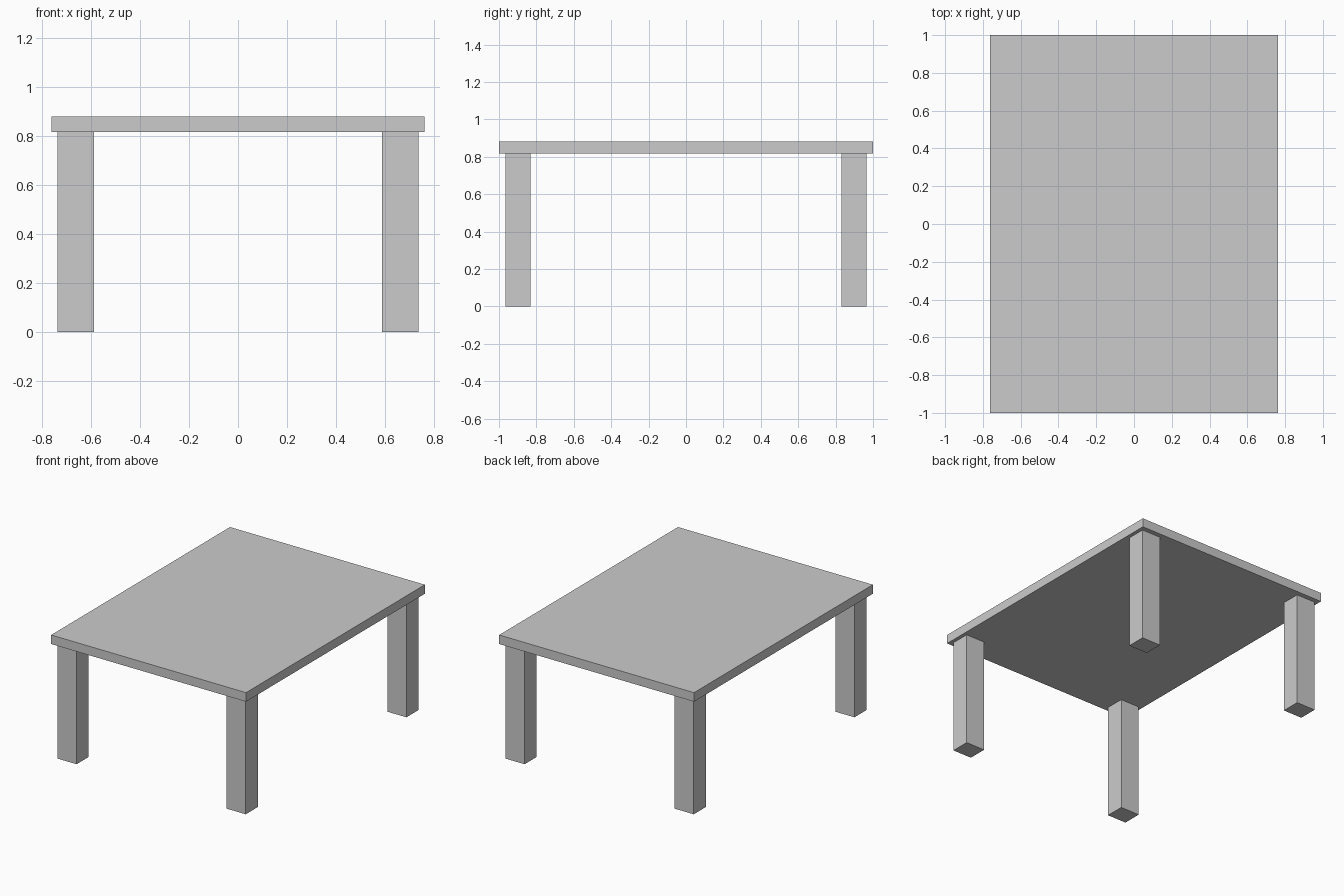
import bpy

if "Cube" in bpy.data.objects:
    bpy.data.objects.remove(bpy.data.objects["Cube"])


def box(name, x, y, z):
    """Add a box spanning the given (min, max) ranges."""
    spans = (x, y, z)
    bpy.ops.mesh.primitive_cube_add(size=1, location=[(a + b) / 2 for a, b in spans])
    obj = bpy.context.object
    obj.name = name
    obj.scale = [b - a for a, b in spans]
    bpy.ops.object.transform_apply(location=False, rotation=False, scale=True)
    return obj


TOP_Z, UNDER_Z = 0.881, 0.817

# Tabletop slab
box("tabletop", (-0.763, 0.763), (-1.0, 1.0), (UNDER_Z, TOP_Z))

# Four corner legs, slightly inset from the edges
for side, sx in (("left", -1), ("right", 1)):
    for end, sy in (("front", -1), ("back", 1)):
        box(f"{end}_{side}_leg",
            sorted((sx * 0.588, sx * 0.737)),
            sorted((sy * 0.831, sy * 0.966)),
            (0.0, UNDER_Z))
